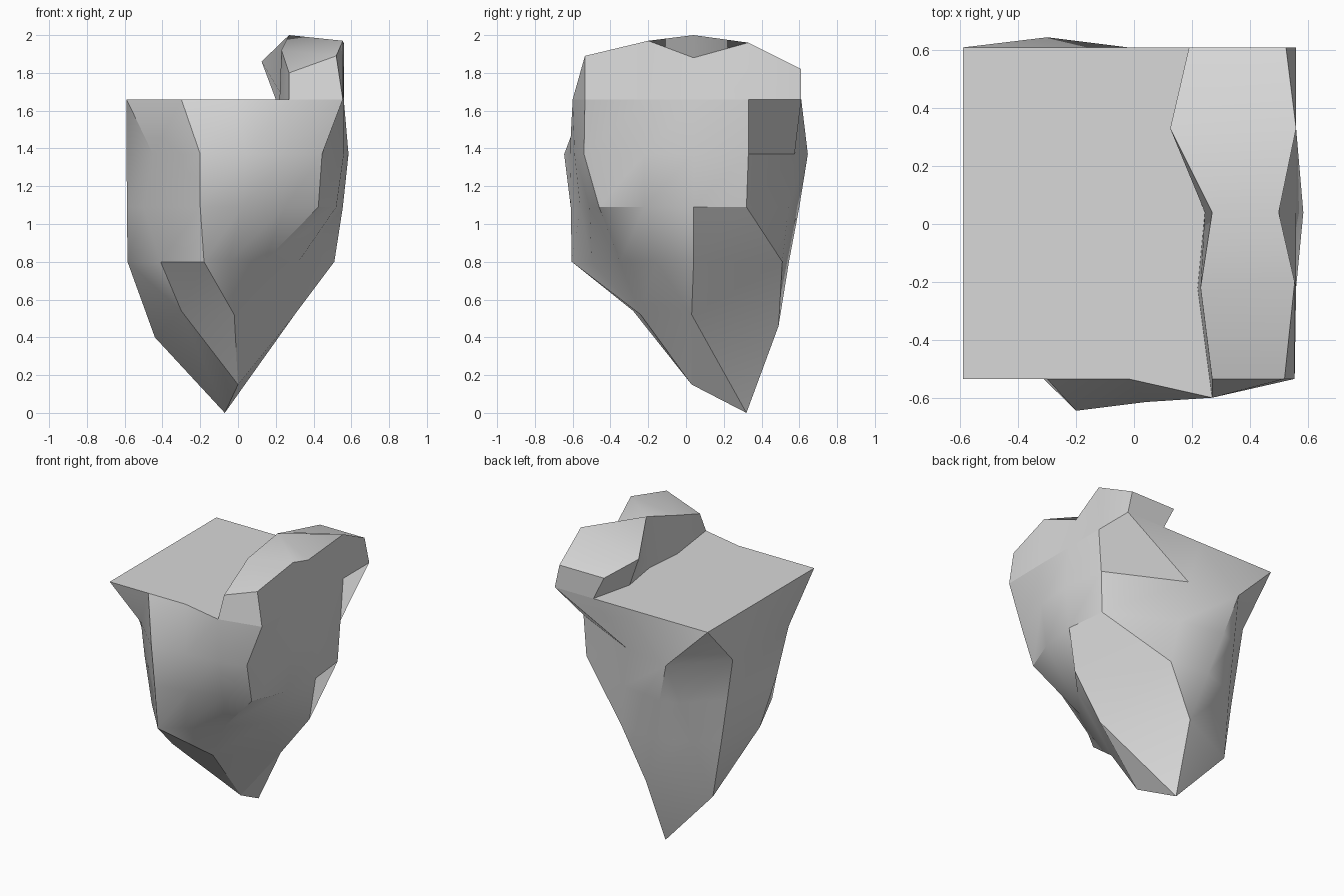
import bpy
import bmesh
from math import radians

default_cube = bpy.data.objects.get("Cube")
if default_cube:
    bpy.data.objects.remove(default_cube, do_unlink=True)


def make_material(name, colour):
    material = bpy.data.materials.new(name)
    material.use_nodes = True
    material.diffuse_color = colour
    shader = next(n for n in material.node_tree.nodes if n.type == 'BSDF_PRINCIPLED')
    shader.inputs["Base Color"].default_value = colour
    shader.inputs["Roughness"].default_value = 0.9
    return material


def make_section(bm, points):
    """Create the corners of a section; a repeated point shares one vertex."""
    corners = {point: bm.verts.new(point) for point in dict.fromkeys(points)}
    return [corners[point] for point in points]


def add_face(bm, verts):
    """Add a face, skipping repeated corners where sections meet in a point."""
    corners = list(dict.fromkeys(verts))
    if len(corners) > 2:
        bm.faces.new(corners)


def bridge(bm, upper, lower, closed=True):
    """Skin two matching sections with faces."""
    count = len(upper)
    for i in range(count if closed else count - 1):
        j = (i + 1) % count
        add_face(bm, (lower[i], lower[j], upper[j], upper[i]))


def finish(bm, name, material):
    """Turn the bmesh into a softly shaded object that keeps its creases."""
    bmesh.ops.recalc_face_normals(bm, faces=bm.faces)
    mesh = bpy.data.meshes.new(name)
    bm.to_mesh(mesh)
    bm.free()
    mesh.materials.append(material)
    part = bpy.data.objects.new(name, mesh)
    bpy.context.collection.objects.link(part)
    bpy.ops.object.select_all(action='DESELECT')
    part.select_set(True)
    bpy.context.view_layer.objects.active = part
    bpy.ops.object.shade_smooth_by_angle(angle=radians(30))


stone = make_material("grey stone", (0.69, 0.69, 0.69, 1.0))

# Rock body: level outlines from the flat top down. Each runs along the front,
# up the +x side, back along the rear and down the -x side
level_outlines = {
    1.66: [(-.59, -.535), (-.3, -.535), (-.02, -.535), (.27, -.6), (.555, -.535),
           (.56, -.22), (.56, .04), (.56, .33),
           (.56, .61), (.27, .61), (-.02, .61), (-.59, .61), (-.59, .61), (-.59, .04)],
    1.37: [(-.45, -.4), (-.2, -.645), (.04, -.615), (.27, -.59), (.445, -.54),
           (.56, -.22), (.585, .04), (.54, .33),
           (.045, .575), (.045, .575), (-.3, .645), (-.3, .645), (-.59, .34), (-.59, -.26)],
    1.09: [(-.5, -.29), (-.2, -.61), (.02, -.56), (.25, -.51), (.425, -.46),
           (.52, -.22), (.555, .04), (.525, .32),
           (.087, .542), (.087, .542), (-.22, .6), (-.34, .555), (-.547, .337), (-.588, -.14)],
    0.80: [(-.41, -.34), (-.18, -.605), (-.05, -.5), (.14, -.35), (.14, -.35),
           (.32, -.16), (.51, .04), (.13, .51),
           (.13, .51), (.13, .51), (-.14, .545), (-.382, .46), (-.502, .334), (-.585, .04)],
}

# Sloping outline just above the point, reduced to five corners
left_front, mid_front = (-.3, -.28, .54), (-.02, -.24, .52)
right_side, rear, left_rear = (.3, .03, .52), (-.04, .49, .46), (-.44, .34, .4)
neck_outline = ([left_front] + [mid_front] * 4 + [right_side] * 2
                + [rear] * 4 + [left_rear] * 2 + [left_front])

bm = bmesh.new()
rings = [make_section(bm, [(x, y, z) for x, y in outline])
         for z, outline in level_outlines.items()]
rings.append(make_section(bm, neck_outline))
for upper, lower in zip(rings, rings[1:]):
    bridge(bm, upper, lower)
add_face(bm, rings[0])

# Pointed underside: the front of the neck gathers at a keel, the rest at the tip
tip = bm.verts.new((-.07, .32, 0))
keel = bm.verts.new((0, .03, .15))
bridge(bm, rings[-1], [keel if i < 6 else tip for i in range(len(neck_outline))])
finish(bm, "rock_body", stone)

# Raised ridge along the left edge of the top: sections from front to back,
# each giving base inner, top inner, top outer and base outer corners
base = 1.66
ridge_sections = [
    [(.27, -.6, base), (.27, -.535, 1.80), (.52, -.535, 1.89), (.555, -.535, base)],
    [(.22, -.22, base), (.23, -.22, 1.92), (.555, -.2, 1.97), (.56, -.22, base)],
    [(.245, .04, base), (.27, .04, 2.0), (.5, .04, 1.88), (.56, .04, base)],
    [(.2, .32, base), (.125, .33, 1.86), (.56, .33, 1.96), (.56, .33, base)],
    [(.27, .61, base), (.19, .61, 1.82), (.525, .61, 1.82), (.56, .61, base)],
]
bm = bmesh.new()
front, front_dip, crest, rear_dip, back = [make_section(bm, s) for s in ridge_sections]
for outer, inner in ((front, front_dip), (front_dip, crest),
                     (back, rear_dip), (rear_dip, crest)):
    bridge(bm, outer, inner, closed=False)
add_face(bm, front)
add_face(bm, back)
finish(bm, "top_ridge", stone)
